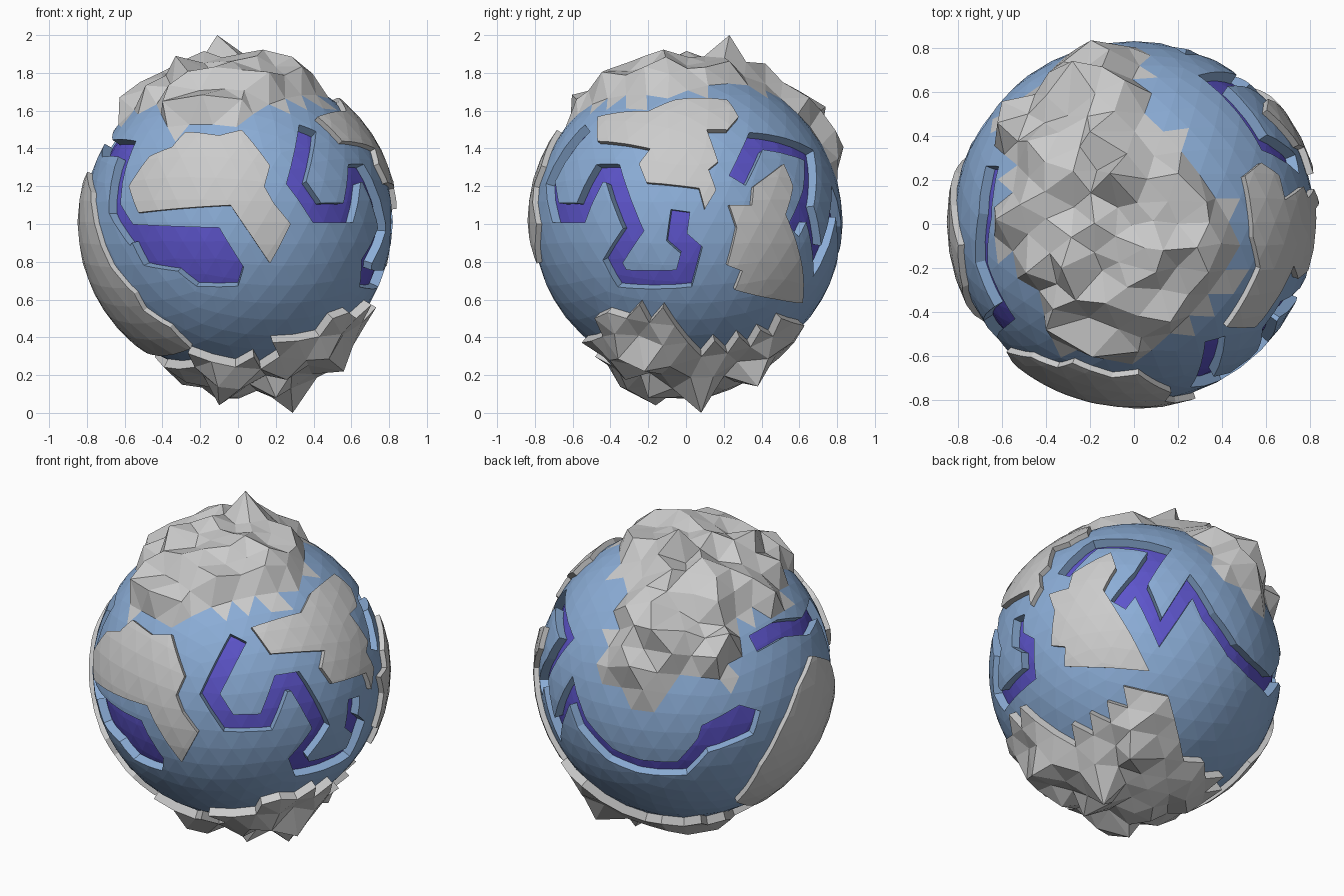
import bpy, bmesh, math, random
from mathutils import Vector

if "Cube" in bpy.data.objects:
    bpy.data.objects.remove(bpy.data.objects["Cube"])

random.seed(4)
R, C, REF = 0.82, Vector((0, 0.01, 1.01)), Vector((0, 0, 1))

# viewing frames: azimuth, elevation, origin u, origin v, scale u, scale v
FRONT = (0, 0, 0, 1, 1, 1)
SIDE = (90, 0, 0, 1, 1, 1)
TOP = (0, 90, 0, 0, 1, 1)
UNDER = (0, -90, 0, 0, 1, -1)
BACK_L = (215, 30, 689, 672, 180, -180)
BACK_R = (140, -30, 1137, 672, 180, -180)


def project(view, pts, r=R):
    """Drop points drawn in one view onto the globe, as unit directions."""
    a, e = math.radians(view[0]), math.radians(view[1])
    right = Vector((math.cos(a), math.sin(a), 0))
    toward = Vector((math.sin(a) * math.cos(e), -math.cos(a) * math.cos(e), math.sin(e)))
    up = toward.cross(right)
    out = []
    for pu, pv in pts:
        u = (pu - view[2]) / view[4] - (C - REF).dot(right)
        v = (pv - view[3]) / view[5] - (C - REF).dot(up)
        d = math.sqrt(max(r * r - u * u - v * v, 0))
        out.append((right * u + up * v + toward * d).normalized())
    return out


def strip(path, w=0.062):
    """Turn a centre line into mitred quads."""
    sides = [p.cross(q - p).normalized() for p, q in zip(path, path[1:])]
    left, right = [], []
    for i, p in enumerate(path):
        s1, s2 = sides[max(i - 1, 0)], sides[min(i, len(sides) - 1)]
        m = (s1 + s2).normalized()
        m *= w / max(m.dot(s1), 0.6)
        left.append((p + m).normalized())
        right.append((p - m).normalized())
    return [[right[i], right[i + 1], left[i + 1], left[i]] for i in range(len(path) - 1)]


def inside(poly, d):
    """Even-odd test in the plane tangent to the polygon's middle."""
    mid = sum(poly, Vector()).normalized()
    if d.dot(mid) < 0.1:
        return False
    ax = mid.orthogonal().normalized()
    ay = mid.cross(ax)
    flat = [(p.dot(ax) / p.dot(mid), p.dot(ay) / p.dot(mid)) for p in poly]
    x, y = d.dot(ax) / d.dot(mid), d.dot(ay) / d.dot(mid)
    hit = False
    for (x1, y1), (x2, y2) in zip(flat, flat[1:] + flat[:1]):
        if (y1 > y) != (y2 > y) and x < x1 + (y - y1) * (x2 - x1) / (y2 - y1):
            hit = not hit
    return hit


# rivers and lakes
front_river = project(FRONT, [(.37, 1.51), (.31, 1.22), (.42, 1.06)]) + project(SIDE, [
    (-.56, 1.06), (-.46, 1.27), (-.39, 1.27), (-.28, .97), (-.39, .8), (-.34, .71),
    (-.01, .71), (.03, .86), (-.05, .93), (-.03, 1.07)])
back_river = project(BACK_R, [
    (1066, 574), (1098, 543), (1163, 549), (1141, 583), (1164, 632), (1195, 585),
    (1212, 615)]) + project(BACK_L, [(613, 764), (642, 776), (685, 779), (712, 750)])
stub = project(BACK_R, [(1146, 574), (1121, 604)])
left_river = project(BACK_L, [(757, 655), (785, 637), (810, 632)]) + project(FRONT, [
    (-.59, 1.40), (-.645, 1.22), (-.655, 1.08), (-.55, .92)])
lakes = [
    project(FRONT, [(-.6, 1.0), (-.1, .98), (.03, .77), (0, .67), (-.22, .67),
                    (-.32, .75), (-.5, .78)]),
    project(BACK_L, [(705, 738), (743, 717), (764, 722), (757, 745), (716, 762), (695, 768)])]
water = lakes + strip(front_river) + strip(back_river) + strip(stub) + strip(left_river)

# raised land plates
RP = R + 0.03
land = [
    project(FRONT, [(-.58, 1.2), (-.47, 1.36), (-.35, 1.41), (-.28, 1.49), (-.1, 1.47),
                    (.02, 1.5), (.17, 1.31), (.14, 1.2), (.19, 1.11), (.28, 1.0),
                    (.17, .79), (-.04, 1.1), (-.53, 1.06)], RP),
    project(SIDE, [(-.47, 1.57), (-.2, 1.6), (-.06, 1.66), (.22, 1.66), (.28, 1.57),
                   (.22, 1.5), (.11, 1.5), (.17, 1.33), (.12, 1.29), (.16, 1.18),
                   (.1, 1.08), (.07, 1.19), (-.21, 1.22), (-.25, 1.32), (-.19, 1.4),
                   (-.47, 1.44)], RP),
    project(SIDE, [(.23, 1.1), (.35, 1.1), (.36, 1.2), (.52, 1.32), (.57, 1.2),
                   (.53, 1.05), (.62, .76), (.62, .58), (.48, .6), (.26, .65),
                   (.3, .75), (.22, .78), (.27, .98)], RP),
    project(FRONT, [(-.78, 1.17), (-.76, 1.0), (-.68, .78), (-.55, .63), (-.5, .54),
                    (-.36, .45), (-.25, .34)], RP)
    + project(BACK_L, [(740, 808), (765, 775), (785, 740), (803, 697), (817, 663)], RP)]

# mountain and rock outlines
peaks_area = project(TOP, [(-.63, .48), (-.4, .62), (-.33, .76), (0, .8), (.07, .68), (.03, .5),
                           (.22, .43), (.32, .2), (.45, .1), (.47, -.24), (.05, -.6),
                           (-.35, -.56), (-.45, -.32), (-.62, -.1), (-.56, .25)])
rocks_area = project(UNDER, [(.58, -.36), (.67, -.05), (.5, .08), (.42, .5), (.22, .57),
                             (.05, .4), (-.25, .36), (-.4, .15), (-.35, 0), (-.2, -.38),
                             (.05, -.42), (.1, -.3), (.25, -.5), (.38, -.46)])

# globe: tag the rough areas, then cut river and plate outlines into the rest
bm = bmesh.new()
bmesh.ops.create_icosphere(bm, subdivisions=4, radius=R)
tag = bm.faces.layers.int.new("part")
for f in bm.faces:
    d = f.calc_center_median().normalized()
    f[tag] = 3 if inside(peaks_area, d) else 4 if inside(rocks_area, d) else 0

for poly in water + land:
    for a, b in zip(poly, poly[1:] + poly[:1]):
        mid, reach = (a + b) / 2 * R, (a - b).length / 2 * R + 0.08
        near = [f for f in bm.faces if f[tag] == 0 and
                (f.calc_center_median() - mid).length < reach]
        geom = near + list({e for f in near for e in f.edges}) + \
            list({v for f in near for v in f.verts})
        n = a.cross(b)
        if near and n.length > 1e-6:
            bmesh.ops.bisect_plane(bm, geom=geom, dist=1e-5, plane_co=(0, 0, 0),
                                   plane_no=n.normalized())
for f in bm.faces:
    if f[tag] == 0:
        d = f.calc_center_median().normalized()
        f[tag] = 1 if any(inside(p, d) for p in water) else \
            2 if any(inside(p, d) for p in land) else 0
parts = {t: [f for f in bm.faces if f[tag] == t] for t in range(5)}


def material(name, rgb):
    m = bpy.data.materials.new(name)
    m.diffuse_color = (*rgb, 1)
    m.use_nodes = True
    m.node_tree.nodes["Principled BSDF"].inputs["Base Color"].default_value = m.diffuse_color
    return m


def emit(name, faces, place, tops=True, walls=True, mat=None):
    """Make an object from globe faces moved by place(), with side walls."""
    out, made, own = bmesh.new(), {}, set(faces)

    def vert(v, moved):
        if (v, moved) not in made:
            made[v, moved] = out.verts.new((place(v) if moved else v.co) + C)
        return made[v, moved]
    for f in faces:
        if tops:
            out.faces.new([vert(v, True) for v in f.verts])
        for lp in f.loops if walls else ():
            if any(g not in own for g in lp.edge.link_faces):
                a, b = lp.vert, lp.link_loop_next.vert
                out.faces.new([vert(a, False), vert(b, False), vert(b, True), vert(a, True)])
    me = bpy.data.meshes.new(name)
    out.to_mesh(me)
    out.free()
    ob = bpy.data.objects.new(name, me)
    bpy.context.collection.objects.link(ob)
    if mat:
        me.materials.append(mat)


def rugged(faces, edge, low, high, summits):
    """Random heights inside an area, with chosen summits placed exactly."""
    own, pos, inner = set(faces), {}, []
    for v in sorted({v for f in faces for v in f.verts}, key=lambda v: v.index):
        n = v.co.normalized()
        if any(f not in own for f in v.link_faces):
            pos[v] = v.co + n * edge
        else:
            j = Vector([random.uniform(-.02, .02) for _ in range(3)])
            pos[v] = v.co + n * random.uniform(low, high) + j
            inner.append(v)
    for s in summits:
        s = Vector(s) - C
        v = min(inner, key=lambda v: (v.co.normalized() - s.normalized()).length)
        pos[v] = s
    return lambda v: pos[v]


bm.verts.index_update()
blue = material("sea_blue", (.26, .42, .68))
violet = material("river_violet", (.11, .09, .6))


def shift(h):
    return lambda v: v.co + v.co.normalized() * h


emit("globe_shell", parts[0], shift(0), walls=False, mat=blue)
emit("river_banks", parts[1], shift(-.05), tops=False, mat=blue)
emit("river_beds", parts[1], shift(-.05), walls=False, mat=violet)
emit("land_plates", parts[2], shift(.03))
emit("top_mountains", parts[3], rugged(parts[3], 0, .02, .11, [
    (-.11, .23, 2), (-.33, -.2, 1.89), (.1, -.22, 1.89), (.33, .1, 1.83), (-.2, .42, 1.85),
    (-.62, .46, 1.58), (-.28, .74, 1.62), (-.4, -.48, 1.65), (.02, -.58, 1.66)]), walls=False)
emit("bottom_rocks", parts[4], rugged(parts[4], .05, .05, .11, [
    (.29, .08, 0), (-.1, -.16, .04), (.35, .38, .14), (.2, -.2, .08), (.56, -.22, .22)]))
bm.free()
